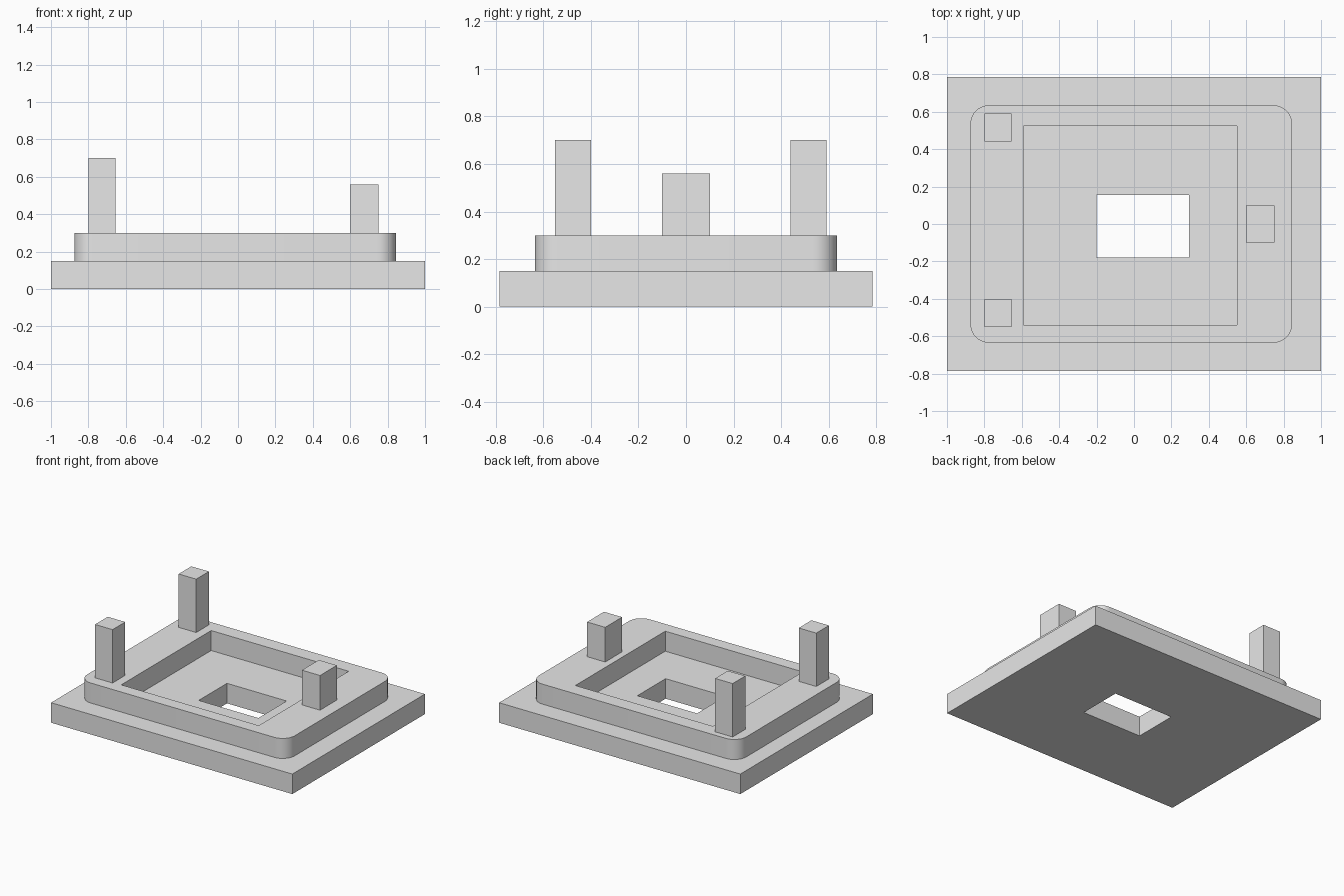
import bpy
import bmesh
from math import cos, sin, pi

cube = bpy.data.objects.get("Cube")
if cube:
    bpy.data.objects.remove(cube, do_unlink=True)

grey = bpy.data.materials.new("light_grey")
grey.use_nodes = True
grey.diffuse_color = (0.8, 0.8, 0.8, 1)
grey.node_tree.nodes["Principled BSDF"].inputs["Base Color"].default_value = (0.8, 0.8, 0.8, 1)


def outline(x0, x1, y0, y1, radius=0.0, steps=10):
    """Counter-clockwise rectangle, with rounded corners if radius is set."""
    if not radius:
        return [(x1, y1), (x0, y1), (x0, y0), (x1, y0)]
    centres = outline(x0 + radius, x1 - radius, y0 + radius, y1 - radius)
    return [(cx + radius * cos(a), cy + radius * sin(a))
            for q, (cx, cy) in enumerate(centres)
            for a in [(q + i / steps) * pi / 2 for i in range(steps + 1)]]


def prism(name, points, z0, z1):
    bm = bmesh.new()
    bottom = [bm.verts.new((x, y, z0)) for x, y in points]
    top = [bm.verts.new((x, y, z1)) for x, y in points]
    bm.faces.new(bottom[::-1])
    bm.faces.new(top)
    for i in range(len(points)):
        j = (i + 1) % len(points)
        bm.faces.new((bottom[i], bottom[j], top[j], top[i]))
    mesh = bpy.data.meshes.new(name)
    bm.to_mesh(mesh)
    bm.free()
    mesh.materials.append(grey)
    obj = bpy.data.objects.new(name, mesh)
    bpy.context.collection.objects.link(obj)
    return obj


def cut(target, name, points, z0, z1):
    cutter = prism(name, points, z0, z1)
    cutter.hide_render = True
    cutter.hide_viewport = True
    mod = target.modifiers.new(name, "BOOLEAN")
    mod.operation = "DIFFERENCE"
    mod.solver = "EXACT"
    mod.object = cutter


# Base plate with a rectangular through hole
base = prism("base_plate", outline(-1, 1, -0.785, 0.785), 0, 0.15)
cut(base, "hole_cutter", outline(-0.2, 0.295, -0.18, 0.155), -0.1, 0.25)

# Raised rim with rounded corners, open down to the base plate
rim = prism("raised_rim", outline(-0.875, 0.845, -0.635, 0.635, 0.1), 0.15, 0.3)
cut(rim, "recess_cutter", outline(-0.59, 0.55, -0.54, 0.525), 0.05, 0.4)
bpy.ops.object.select_all(action="DESELECT")
rim.select_set(True)
bpy.context.view_layer.objects.active = rim
bpy.ops.object.shade_smooth_by_angle(angle=pi / 6)

# Posts standing on the rim
prism("front_right_post", outline(-0.8, -0.655, -0.55, -0.4), 0.3, 0.7)
prism("back_right_post", outline(-0.8, -0.655, 0.44, 0.59), 0.3, 0.7)
prism("left_post", outline(0.6, 0.75, -0.1, 0.1), 0.3, 0.56)
